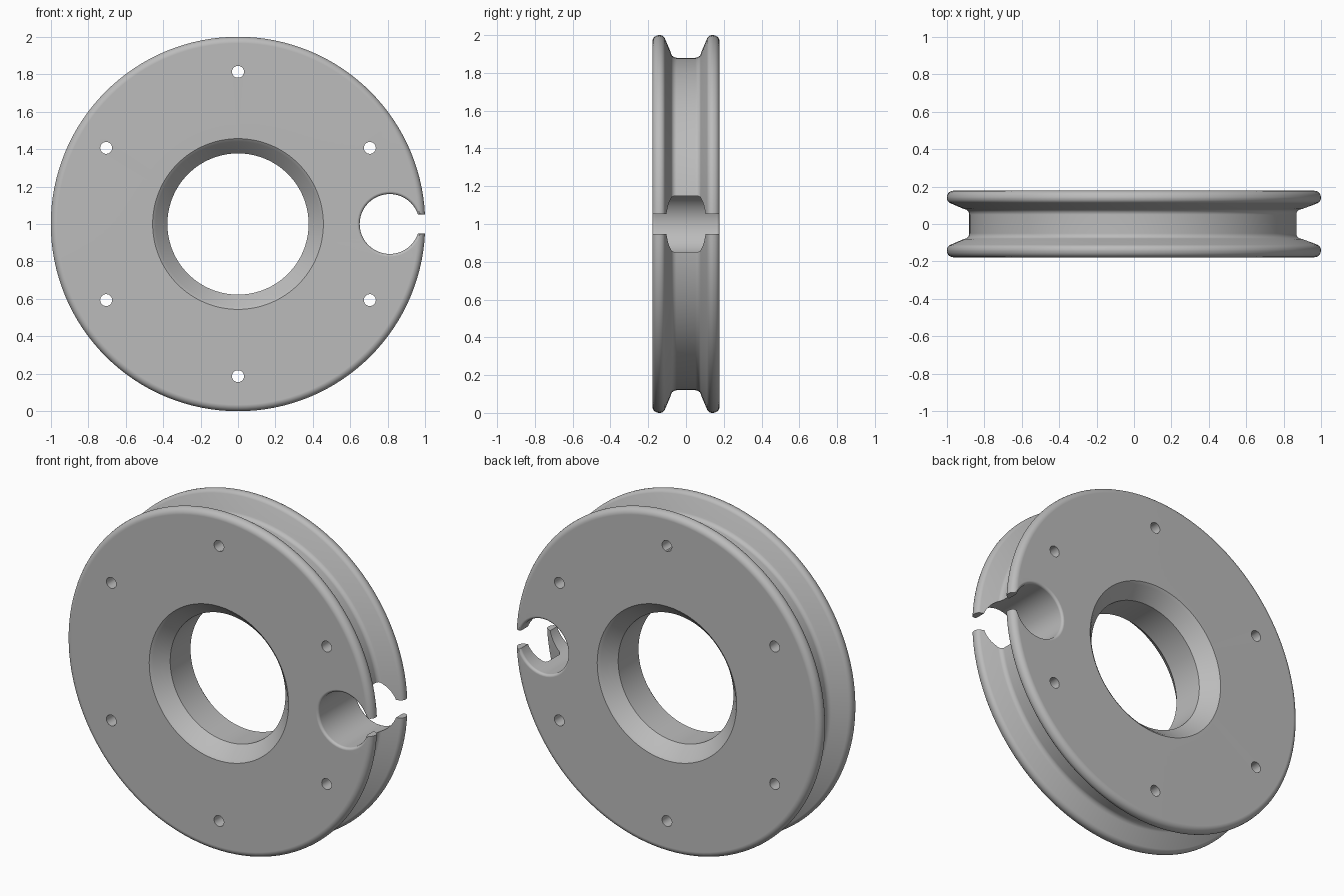
import bpy, bmesh, math
from mathutils import Matrix, Vector

cube = bpy.data.objects.get("Cube")
if cube:
    bpy.data.objects.remove(cube, do_unlink=True)

HALF = 0.178   # half thickness of the wheel

grey = bpy.data.materials.new("mid_grey")
grey.use_nodes = True
colour = (0.5, 0.5, 0.5, 1)
grey.diffuse_color = colour
grey.node_tree.nodes["Principled BSDF"].inputs["Base Color"].default_value = colour


def arc(r, y, radius, start, end, steps=5):
    """Points of a fillet in the (radius, y) plane."""
    angles = [math.radians(start + (end - start) * i / steps) for i in range(steps + 1)]
    return [(r + radius * math.cos(a), y + radius * math.sin(a)) for a in angles]


def finish(name, bm):
    bmesh.ops.recalc_face_normals(bm, faces=bm.faces)
    mesh = bpy.data.meshes.new(name)
    bm.to_mesh(mesh)
    bm.free()
    mesh.materials.append(grey)
    obj = bpy.data.objects.new(name, mesh)
    bpy.context.collection.objects.link(obj)
    return obj


def lathe(name, profile, segments, centre, closed):
    """Spin a profile about the y axis; open profiles get flat caps."""
    bm = bmesh.new()
    rings = []
    for i in range(segments):
        a = math.tau * i / segments
        rings.append([bm.verts.new((centre[0] + r * math.cos(a), y, centre[1] + r * math.sin(a)))
                      for r, y in profile])
    count = len(profile)
    for i in range(segments):
        a, b = rings[i], rings[(i + 1) % segments]
        for j in range(count if closed else count - 1):
            k = (j + 1) % count
            bm.faces.new((a[j], a[k], b[k], b[j]))
    if not closed:
        bm.faces.new([ring[0] for ring in rings])
        bm.faces.new([ring[-1] for ring in rings])
    return finish(name, bm)


def flared(radius, fillet):
    """Hole profile whose mouths are rounded over."""
    mouth = arc(radius + fillet, HALF - fillet, fillet, 180, 90)
    mouth.append((radius + fillet, HALF + 0.05))
    return [(r, -y) for r, y in reversed(mouth)] + mouth


# Grooved wheel: half section from bore to groove floor, then mirrored
half = [(0.377, 0.095), (0.44, HALF - 0.012), (0.456, HALF)]
half += arc(0.965, HALF - 0.035, 0.035, 90, 0)
half += arc(0.97, 0.139, 0.03, 0, -65)
half += [(0.91, 0.081)]
half += arc(0.91, 0.05, 0.03, 115, 180, 4)
section = half + [(r, -y) for r, y in reversed(half)]
wheel = lathe("grooved_wheel", section, 128, (0, 1), True)

# Round pocket near the rim
cutters = [lathe("pocket_cutter", flared(0.16, 0.015), 48, (0.81, 1), False)]

# Slot opening the pocket through the rim
outline = flared(0.052, 0.008)
outline += [(-z, y) for z, y in reversed(outline)]
bm = bmesh.new()
face = bm.faces.new([bm.verts.new((0.9, y, 1 + z)) for z, y in outline])
new = bmesh.ops.extrude_face_region(bm, geom=[face])["geom"]
bmesh.ops.translate(bm, vec=Vector((0.2, 0, 0)),
                    verts=[v for v in new if isinstance(v, bmesh.types.BMVert)])
cutters.append(finish("slot_cutter", bm))

# Six small bolt holes
for i in range(6):
    a = math.radians(30 + 60 * i)
    centre = (0.813 * math.cos(a), 1 + 0.813 * math.sin(a))
    cutters.append(lathe("bolt_hole_cutter", [(0.032, -0.3), (0.032, 0.3)], 24, centre, False))

# Cut everything and drop the cutters
bpy.context.view_layer.objects.active = wheel
wheel.select_set(True)
for cutter in cutters:
    mod = wheel.modifiers.new("cut", 'BOOLEAN')
    mod.operation = 'DIFFERENCE'
    mod.solver = 'EXACT'
    mod.object = cutter
    bpy.ops.object.modifier_apply(modifier=mod.name)
    bpy.data.objects.remove(cutter, do_unlink=True)

# Smooth rounded surfaces with true flat faces
bpy.ops.object.shade_smooth_by_angle(angle=math.radians(28))
weighted = wheel.modifiers.new("flat_sides", 'WEIGHTED_NORMAL')
weighted.keep_sharp = True
